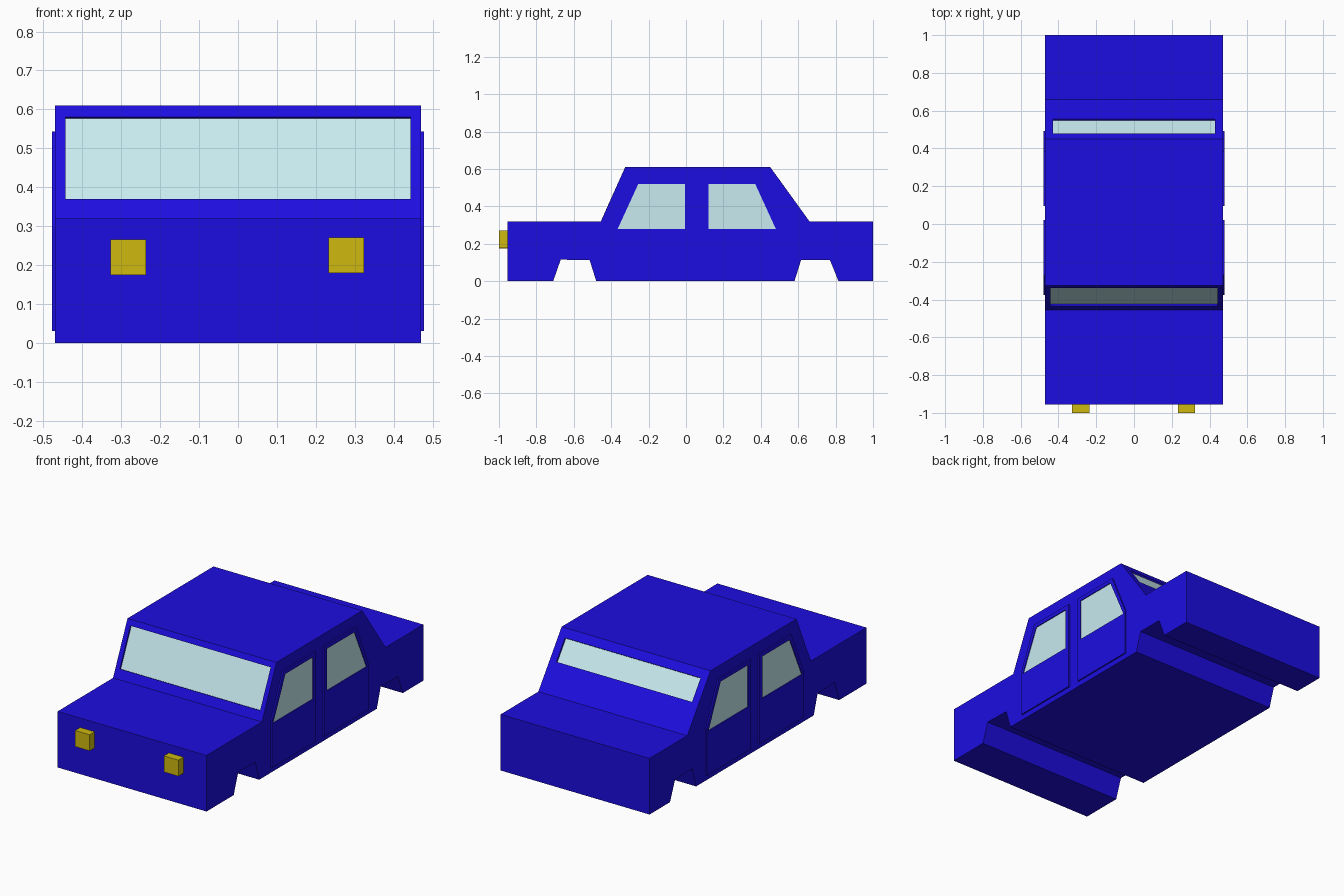
import bpy, bmesh
from mathutils import Vector

if "Cube" in bpy.data.objects:
    bpy.data.objects.remove(bpy.data.objects["Cube"])


def material(name, rgb):
    m = bpy.data.materials.new(name)
    m.diffuse_color = (*rgb, 1)
    m.use_nodes = True
    m.node_tree.nodes["Principled BSDF"].inputs["Base Color"].default_value = m.diffuse_color
    return m


BLUE = material("blue_paint", (0.012, 0.004, 0.75))
GLASS = material("window_glass", (0.58, 0.83, 0.87))
YELLOW = material("yellow_lamp", (0.62, 0.48, 0.005))


def prism(profile, x0, x1):
    """Extrude a (y, z) profile along x; returns bmesh, caps and side faces."""
    bm = bmesh.new()
    a = [bm.verts.new((x0, y, z)) for y, z in profile]
    b = [bm.verts.new((x1, y, z)) for y, z in profile]
    n = len(profile)
    caps = [bm.faces.new(a), bm.faces.new(b)]
    sides = [bm.faces.new((a[i], a[(i + 1) % n], b[(i + 1) % n], b[i])) for i in range(n)]
    return bm, caps, sides


def window(bm, face, points, inward):
    """Replace a face by a frame around a recessed glass pane."""
    outer = list(face.verts)
    rim = [bm.verts.new(p) for p in points]
    pane = [bm.verts.new(Vector(p) + Vector(inward)) for p in points]
    bm.faces.remove(face)
    n = len(outer)
    for i in range(n):
        j = (i + 1) % n
        bm.faces.new((outer[i], outer[j], rim[j], rim[i]))
        bm.faces.new((rim[i], rim[j], pane[j], pane[i]))
    bm.faces.new(pane).material_index = 1


def finish(name, bm, *mats):
    bmesh.ops.recalc_face_normals(bm, faces=bm.faces[:])
    me = bpy.data.meshes.new(name)
    bm.to_mesh(me)
    bm.free()
    for m in mats:
        me.materials.append(m)
    ob = bpy.data.objects.new(name, me)
    bpy.context.collection.objects.link(ob)


# Car body: side silhouette with wheel arches, extruded across the width
profile = [(-0.955, 0.32), (-0.455, 0.32), (-0.325, 0.61), (0.45, 0.61), (0.66, 0.32),
           (1, 0.32), (1, 0), (0.815, 0), (0.77, 0.112), (0.615, 0.112), (0.58, 0),
           (-0.48, 0), (-0.515, 0.112), (-0.67, 0.115), (-0.71, 0), (-0.955, 0)]
bm, caps, sides = prism(profile, -0.47, 0.47)
# Windscreen and rear window, recessed into the sloping faces
window(bm, sides[1], [(-0.443, -0.433, 0.37), (-0.443, -0.338, 0.58),
                      (0.443, -0.338, 0.58), (0.443, -0.433, 0.37)], (0, 0.009, -0.004))
window(bm, sides[3], [(-0.428, 0.48, 0.569), (-0.428, 0.557, 0.462),
                      (0.428, 0.557, 0.462), (0.428, 0.48, 0.569)], (0, -0.008, -0.006))
finish("car_body", bm, BLUE, GLASS)

# Four doors: the front ones mirror the rear ones about y = 0.0575
door = [(0.095, 0.03), (0.492, 0.03), (0.492, 0.3), (0.385, 0.543), (0.095, 0.543)]
pane = [(0.12, 0.28), (0.44, 0.28), (0.48, 0.28), (0.37, 0.52), (0.12, 0.52)]
for place, flip in (("rear", False), ("front", True)):
    def place_y(pts):
        return [(0.115 - y if flip else y, z) for y, z in pts]
    for side, s in (("right", 1), ("left", -1)):
        bm, caps, sides = prism(place_y(door), s * 0.465, s * 0.478)
        window(bm, caps[1], [(s * 0.478, y, z) for y, z in place_y(pane)], (-s * 0.005, 0, 0))
        finish(f"{place}_door_{side}", bm, BLUE, GLASS)

# Square headlights
for side, x, z in (("left", -0.282, 0.22), ("right", 0.278, 0.225)):
    h = 0.046
    bm, caps, sides = prism([(-1, z - h), (-0.95, z - h), (-0.95, z + h), (-1, z + h)], x - h, x + h)
    finish(f"headlight_{side}", bm, YELLOW)
